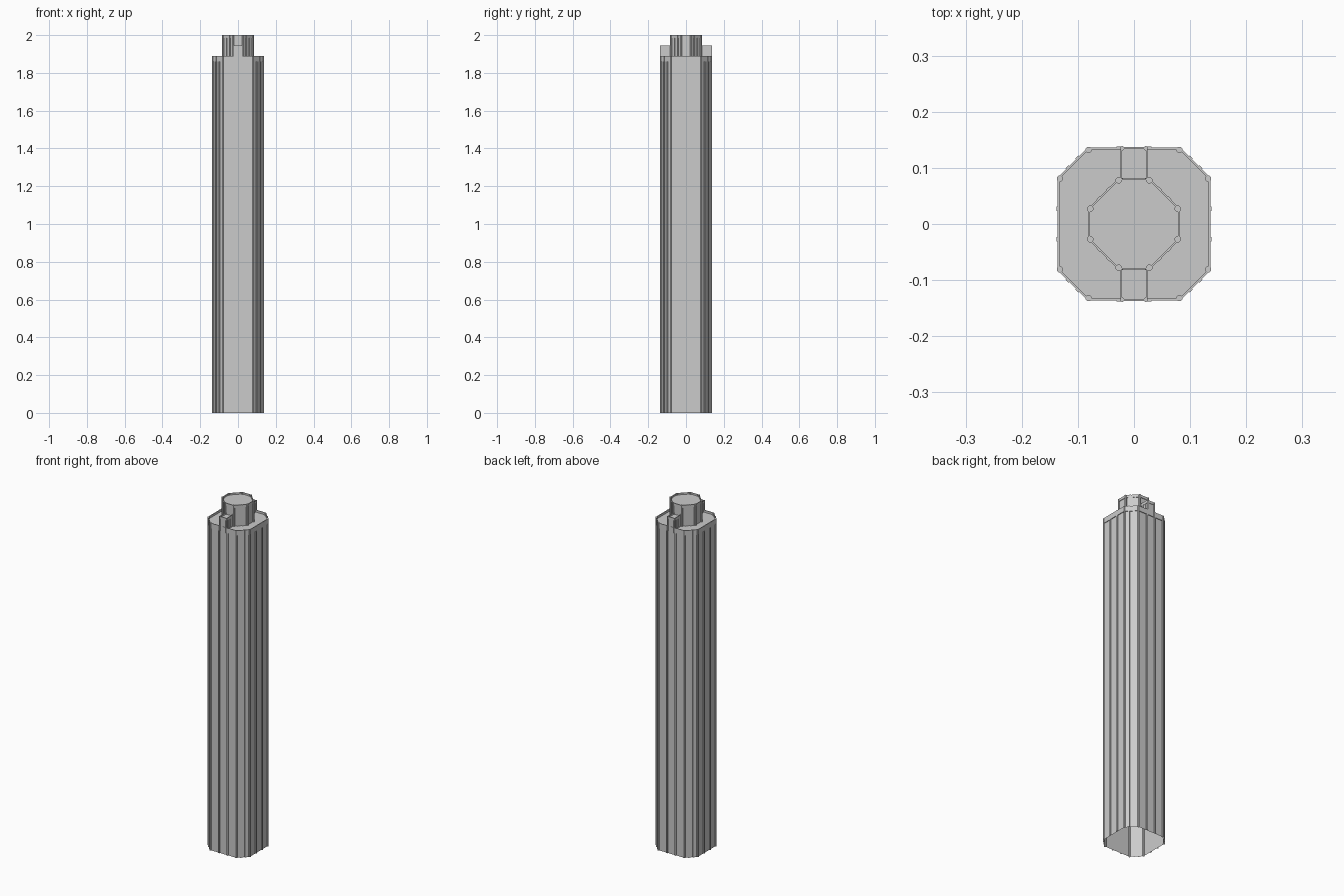
import bpy, bmesh, math
from mathutils import Vector

if "Cube" in bpy.data.objects:
    bpy.data.objects.remove(bpy.data.objects["Cube"])


def finish(bm, name):
    bmesh.ops.recalc_face_normals(bm, faces=bm.faces)
    mesh = bpy.data.meshes.new(name)
    bm.to_mesh(mesh)
    bm.free()
    obj = bpy.data.objects.new(name, mesh)
    bpy.context.collection.objects.link(obj)
    return obj


def octagon(a, b):
    return [Vector(p) for p in [(a, -b), (a, b), (b, a), (-b, a),
                                (-a, b), (-a, -b), (-b, -a), (b, -a)]]


def rect(x0, x1, y0, y1):
    return [Vector(p) for p in [(x1, y0), (x1, y1), (x0, y1), (x0, y0)]]


def shell(name, pts, z0, z1, roof):
    """Open-bottomed wall with a flat roof just below its top edge."""
    bm = bmesh.new()
    n = len(pts)
    low, mid, top = ([bm.verts.new((p.x, p.y, z)) for p in pts] for z in (z0, roof, z1))
    for i in range(n):
        j = (i + 1) % n
        bm.faces.new((low[i], low[j], mid[j], mid[i]))
        bm.faces.new((mid[i], mid[j], top[j], top[i]))
    bm.faces.new(mid)
    return finish(bm, name)


def band(name, inner, outer, z0, z1):
    """Parapet ring between two matching outlines."""
    bm = bmesh.new()
    n = len(inner)
    loops = [[bm.verts.new((p.x, p.y, z)) for p in pts]
             for pts, z in ((inner, z0), (outer, z0), (outer, z1), (inner, z1))]
    for k in range(4):
        a, b = loops[k], loops[(k + 1) % 4]
        for i in range(n):
            j = (i + 1) % n
            bm.faces.new((a[i], a[j], b[j], b[i]))
    return finish(bm, name)


def prism(bm, pts, z0, z1):
    low = [bm.verts.new((p.x, p.y, z0)) for p in pts]
    top = [bm.verts.new((p.x, p.y, z1)) for p in pts]
    bm.faces.new(top)
    for i in range(len(pts)):
        j = (i + 1) % len(pts)
        bm.faces.new((low[i], low[j], top[j], top[i]))


def piers(name, pts, z0, z1, depth, radius, straight, slanted):
    """Round corner shafts plus flat pilasters along each side."""
    bm = bmesh.new()
    for i, p in enumerate(pts):
        q = pts[(i + 1) % len(pts)]
        d = (q - p).normalized()
        out = Vector((d.y, -d.x))
        prism(bm, [p + radius * Vector((math.cos(math.pi * (k + .5) / 4),
                                        math.sin(math.pi * (k + .5) / 4)))
                   for k in range(8)], z0, z1)
        for t in (straight if i % 2 == 0 else slanted):
            c = p.lerp(q, t)
            w = 0.004
            prism(bm, [c - d * w, c - d * w + out * depth,
                       c + d * w + out * depth, c + d * w], z0, z1)
    return finish(bm, name)


# Main tower shaft
main = octagon(0.132, 0.081)
shell("tower_shaft", main, 0, 1.89, 1.878)
band("tower_parapet", main, octagon(0.136, 0.0825), 1.86, 1.89)
piers("tower_piers", main, 0, 1.89, 0.006, 0.006, (0.33, 0.67), (0.33, 0.67))

# Upper octagonal lantern
upper = octagon(0.078, 0.027)
shell("upper_tower", upper, 1.878, 2.0, 1.99)
band("upper_parapet", upper, octagon(0.081, 0.028), 1.985, 2.0)
piers("upper_piers", upper, 1.878, 2.0, 0.004, 0.006, (), (0.33, 0.67))

# Raised blocks linking lantern to front and back walls
for label, s in (("front", -1), ("back", 1)):
    y0, y1 = sorted((s * 0.078, s * 0.135))
    block = rect(-0.021, 0.021, y0, y1)
    shell(label + "_block", block, 1.86, 1.945, 1.935)
    band(label + "_block_parapet", block,
         rect(-0.024, 0.024, y0 - 0.002, y1 + 0.002), 1.93, 1.945)
    piers(label + "_block_piers", block, 1.86, 1.945, 0.003, 0.004, (0.33, 0.67), ())
